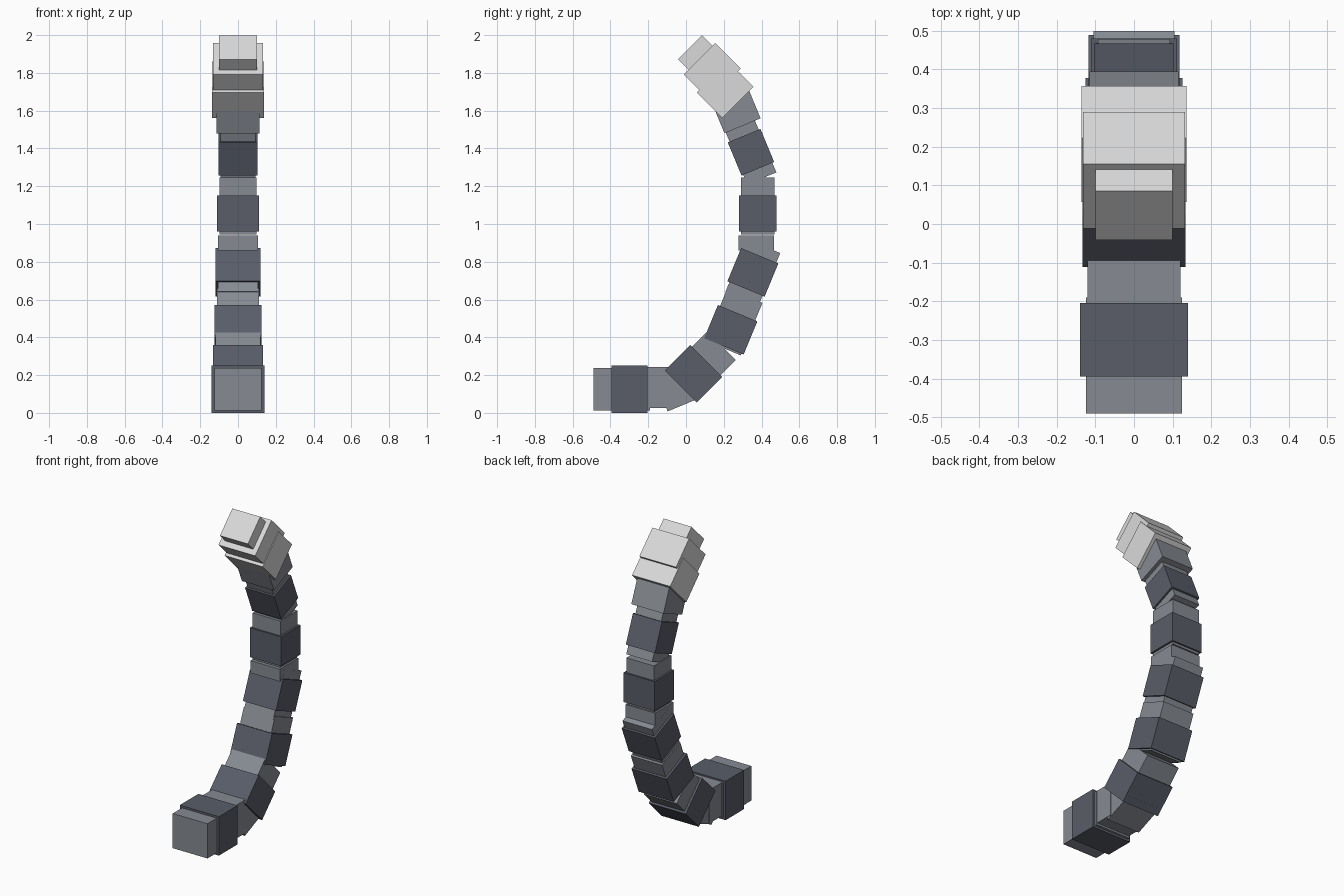
import bpy
from math import pi
from mathutils import Euler, Vector

if "Cube" in bpy.data.objects:
    bpy.data.objects.remove(bpy.data.objects["Cube"], do_unlink=True)


def make_material(name, red, green, blue):
    mat = bpy.data.materials.new(name)
    mat.use_nodes = True
    color = (red, green, blue, 1)
    mat.diffuse_color = color
    shader = mat.node_tree.nodes["Principled BSDF"]
    shader.inputs["Base Color"].default_value = color
    return mat


steel_grey = make_material("steel_grey", 0.24, 0.26, 0.29)
dark_slate = make_material("dark_slate", 0.1, 0.11, 0.14)
pale_grey = make_material("pale_grey", 0.7, 0.7, 0.7)


def add_block(name, mat, center, turns, length, width, flatness=0.9):
    """Box running in the side plane, tilted up by turns of an eighth of pi."""
    bpy.ops.mesh.primitive_cube_add(size=1, location=center)
    block = bpy.context.object
    block.name = name
    block.scale = (width, length, width * flatness)
    block.rotation_euler.x = turns * pi / 8
    block.data.materials.append(mat)


def side_point(y, z):
    return Vector((0, y, z))


def along(turns, distance):
    """Offset of the given distance in the direction a block runs."""
    step = side_point(distance, 0)
    step.rotate(Euler((turns * pi / 8, 0, 0)))
    return step


# Tapering armour bands, each wrapped round a slimmer core block;
# every joint holds its centre, its tilt and how far its core leads the band
joints = [
    (side_point(-0.3, 0.126), 0, -0.04),
    (side_point(0.04, 0.207), 2, 0.06),
    (side_point(0.237, 0.44), 3, 0.045),
    (side_point(0.354, 0.744), 3, 0),
    (side_point(0.38, 1.055), 4, 0.04),
    (side_point(0.344, 1.38), 5, 0),
]
band_length = 0.19
core_length = 0.3
core_ratio = 0.89
first_width = 0.28
taper = 0.0144

for index, (center, turns, lead) in enumerate(joints):
    width = first_width - taper * index
    add_block(f"armour_band_{index}", dark_slate, center, turns,
              band_length, width)
    add_block(f"core_segment_{index}", steel_grey, center + along(turns, lead),
              turns, core_length, width * core_ratio)

# Core blocks filling the bends between the joints
add_block("root_connector", steel_grey, side_point(-0.15, 0.134), 0, 0.165, 0.24)
add_block("elbow_connector", steel_grey, side_point(-0.045, 0.144), 1, 0.2, 0.235)
add_block("middle_connector", steel_grey, side_point(0.372, 0.9), 4, 0.08, 0.21)
add_block("neck_connector", steel_grey, side_point(0.262, 1.61), 5, 0.195, 0.23)

# Pale stepped tip, leaning forward over the front
tip_turns = 6
add_block("tip_base", pale_grey, side_point(0.207, 1.711), tip_turns,
          band_length, 0.273, flatness=0.855)
add_block("tip_middle", pale_grey, side_point(0.139, 1.808), tip_turns,
          band_length, 0.263)
add_block("tip_end", pale_grey, side_point(0.064, 1.893), tip_turns, 0.12, 0.2)
